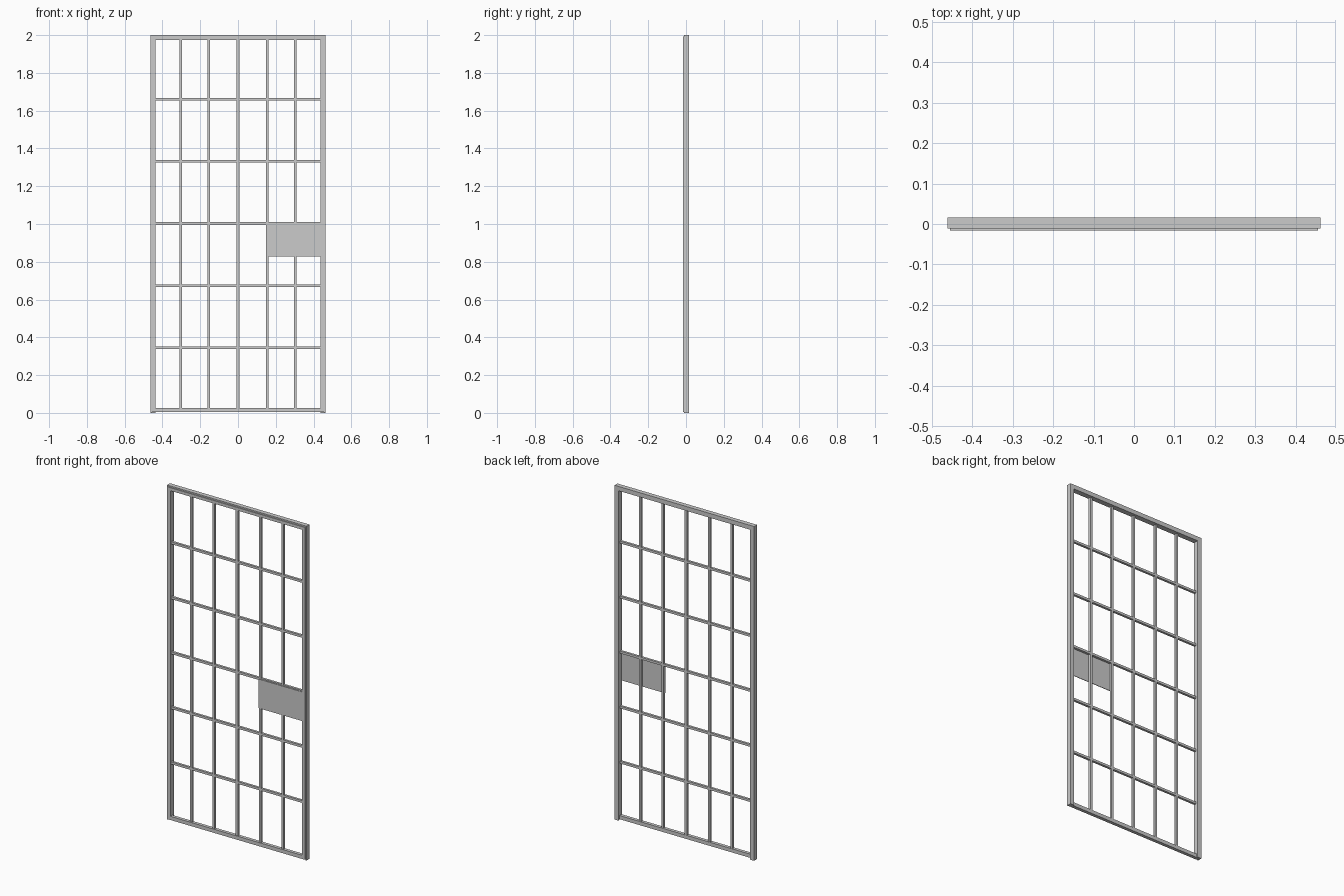
import bpy

if "Cube" in bpy.data.objects:
    bpy.data.objects.remove(bpy.data.objects["Cube"])


def box(name, x, y, z):
    """Box spanning the given (min, max) ranges."""
    bpy.ops.mesh.primitive_cube_add(size=1, location=[(a + b) / 2 for a, b in (x, y, z)])
    ob = bpy.context.object
    ob.name = name
    ob.scale = [b - a for a, b in (x, y, z)]
    bpy.ops.object.transform_apply(location=False, rotation=False, scale=True)
    return ob


HALF_W, HEIGHT = 0.462, 2.0
LEAF_W, LEAF_BOTTOM, LEAF_TOP = 0.455, 0.004, 1.992
INNER_W, INNER_BOTTOM, INNER_TOP = 0.436, 0.026, 1.974
BAR = 0.007                      # half width of a grille bar
FRAME_Y = (0.004, 0.016)         # rebate behind the leaf
JAMB_Y = (-0.0115, 0.016)        # outer return around the leaf
LEAF_Y = (-0.016, 0.004)
BAR_Y = (-0.012, 0.002)

# Fixed outer frame: L-shaped jambs and head
for side, s in (("left", -1), ("right", 1)):
    box(f"jamb_{side}", sorted((s * LEAF_W, s * HALF_W)), JAMB_Y, (0, HEIGHT))
    box(f"jamb_stop_{side}", sorted((s * INNER_W, s * LEAF_W)), FRAME_Y, (0, HEIGHT))
box("head", (-LEAF_W, LEAF_W), JAMB_Y, (LEAF_TOP, HEIGHT))
box("head_stop", (-INNER_W, INNER_W), FRAME_Y, (INNER_TOP, LEAF_TOP))

# Door leaf: stiles and rails
for side, s in (("left", -1), ("right", 1)):
    box(f"stile_{side}", sorted((s * INNER_W, s * LEAF_W)), LEAF_Y, (LEAF_BOTTOM, LEAF_TOP))
box("top_rail", (-INNER_W, INNER_W), LEAF_Y, (INNER_TOP, LEAF_TOP))
box("bottom_rail", (-INNER_W, INNER_W), LEAF_Y, (LEAF_BOTTOM, INNER_BOTTOM))

# Grille bars
for i, x in enumerate((-0.303, -0.154, 0, 0.154, 0.303)):
    box(f"vertical_bar_{i}", (x - BAR, x + BAR), BAR_Y, (INNER_BOTTOM, INNER_TOP))
for i, z in enumerate((0.344, 0.674, 1.003, 1.332, 1.661)):
    box(f"horizontal_bar_{i}", (-INNER_W, INNER_W), BAR_Y, (z - BAR, z + BAR))

# Lock plate on the front of the grille
box("lock_plate", (0.147, 0.45), (-0.0155, -0.012), (0.829, 1.003))
